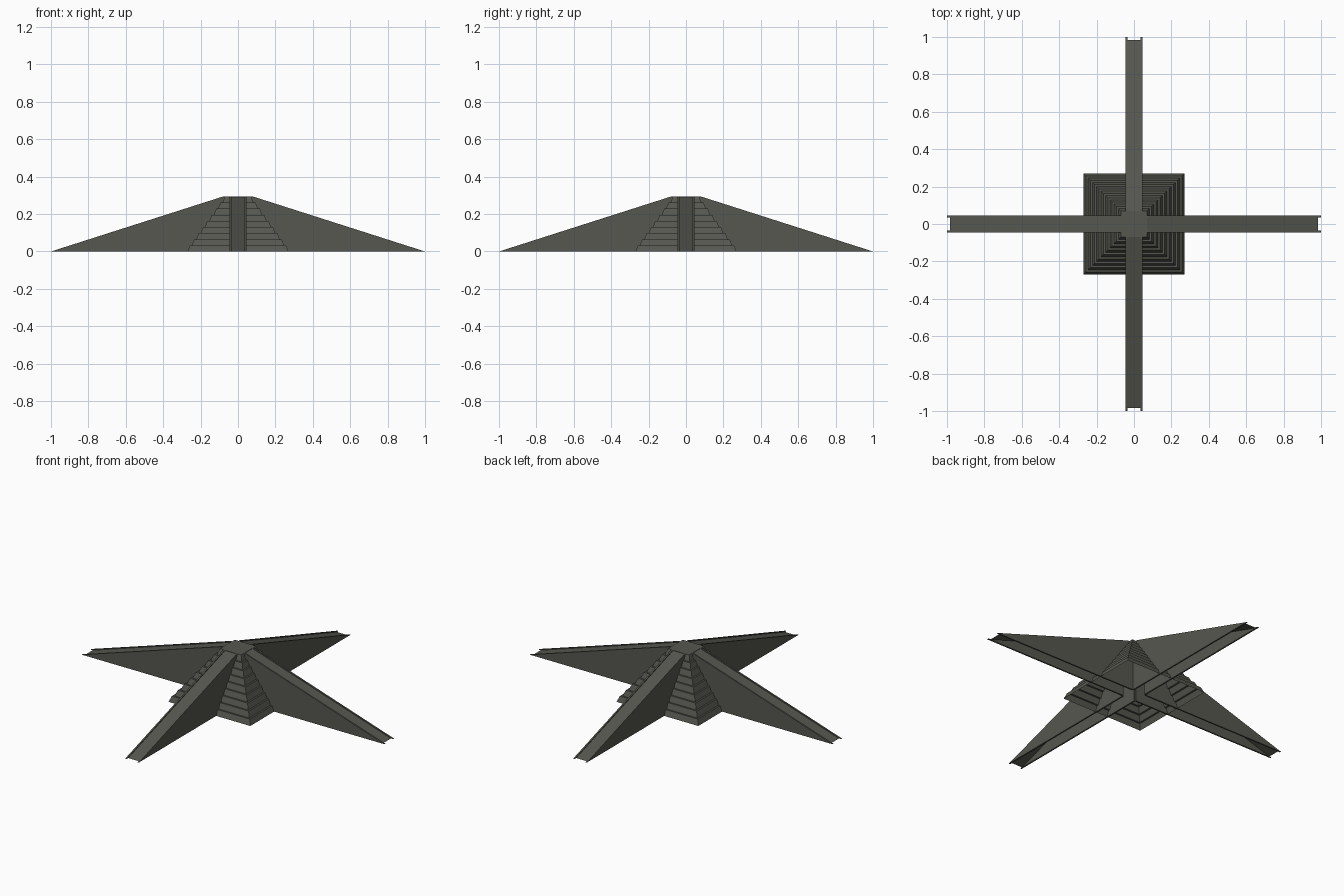
import bpy, bmesh, math
from mathutils import Matrix

if "Cube" in bpy.data.objects:
    bpy.data.objects.remove(bpy.data.objects["Cube"])

stone = bpy.data.materials.new("dark grey stone")
stone.diffuse_color = (0.095, 0.095, 0.08, 1)
stone.use_nodes = True
stone.node_tree.nodes["Principled BSDF"].inputs["Base Color"].default_value = stone.diffuse_color

HEIGHT = 0.294     # top of the landing
TIERS = 9
BASE, TOP = 0.27, 0.07
HALF = 0.045       # half width of a ramp
WALL = 0.009       # thickness of a ramp side wall
CREST = 0.08       # distance from centre where the slope starts


def finish(name, bm):
    mesh = bpy.data.meshes.new(name)
    bm.to_mesh(mesh)
    bm.free()
    mesh.materials.append(stone)
    obj = bpy.data.objects.new(name, mesh)
    bpy.context.collection.objects.link(obj)
    return obj


def ring(bm, r, z):
    return [bm.verts.new((x * r, y * r, z))
            for x, y in ((-1, -1), (1, -1), (1, 1), (-1, 1))]


# Stepped pyramid: sloped risers and flat ledges, open underneath
bm = bmesh.new()
pitch = (BASE - TOP) / (TIERS - 0.45)
rings = []
for i in range(TIERS):
    r = BASE - i * pitch
    rings.append(ring(bm, r, HEIGHT * i / TIERS))
    rings.append(ring(bm, r - pitch * 0.55, HEIGHT * (i + 1) / TIERS))
for a, b in zip(rings, rings[1:]):
    for i in range(4):
        j = (i + 1) % 4
        bm.faces.new((a[i], a[j], b[j], b[i]))
bm.faces.new(rings[-1])
finish("stepped_pyramid", bm)


# Four ramps, hollow below, each with two side walls rising above the path
profile = [(HALF, 0), (1, 0), (CREST, HEIGHT), (HALF, HEIGHT)]
for k, side in enumerate(("right", "back", "left", "front")):
    turn = Matrix.Rotation(k * math.pi / 2, 4, 'Z')

    bm = bmesh.new()
    for y in (-HALF, HALF - WALL):
        a = [bm.verts.new((x, y, z)) for x, z in profile]
        b = [bm.verts.new((x, y + WALL, z)) for x, z in profile]
        bm.faces.new(a)
        bm.faces.new(b[::-1])
        for i in range(4):
            j = (i + 1) % 4
            bm.faces.new((a[j], a[i], b[i], b[j]))
    bm.transform(turn)
    finish(side + "_ramp_walls", bm)

    # Path sunk slightly between the walls
    bm = bmesh.new()
    w = HALF - WALL
    path = [(0.985, 0), (CREST - 0.012, HEIGHT - 0.001)]
    low, high = [[bm.verts.new((x, y, z)) for y in (-w, w)] for x, z in path]
    bm.faces.new((low[0], low[1], high[1], high[0]))
    bm.transform(turn)
    finish(side + "_ramp_path", bm)
